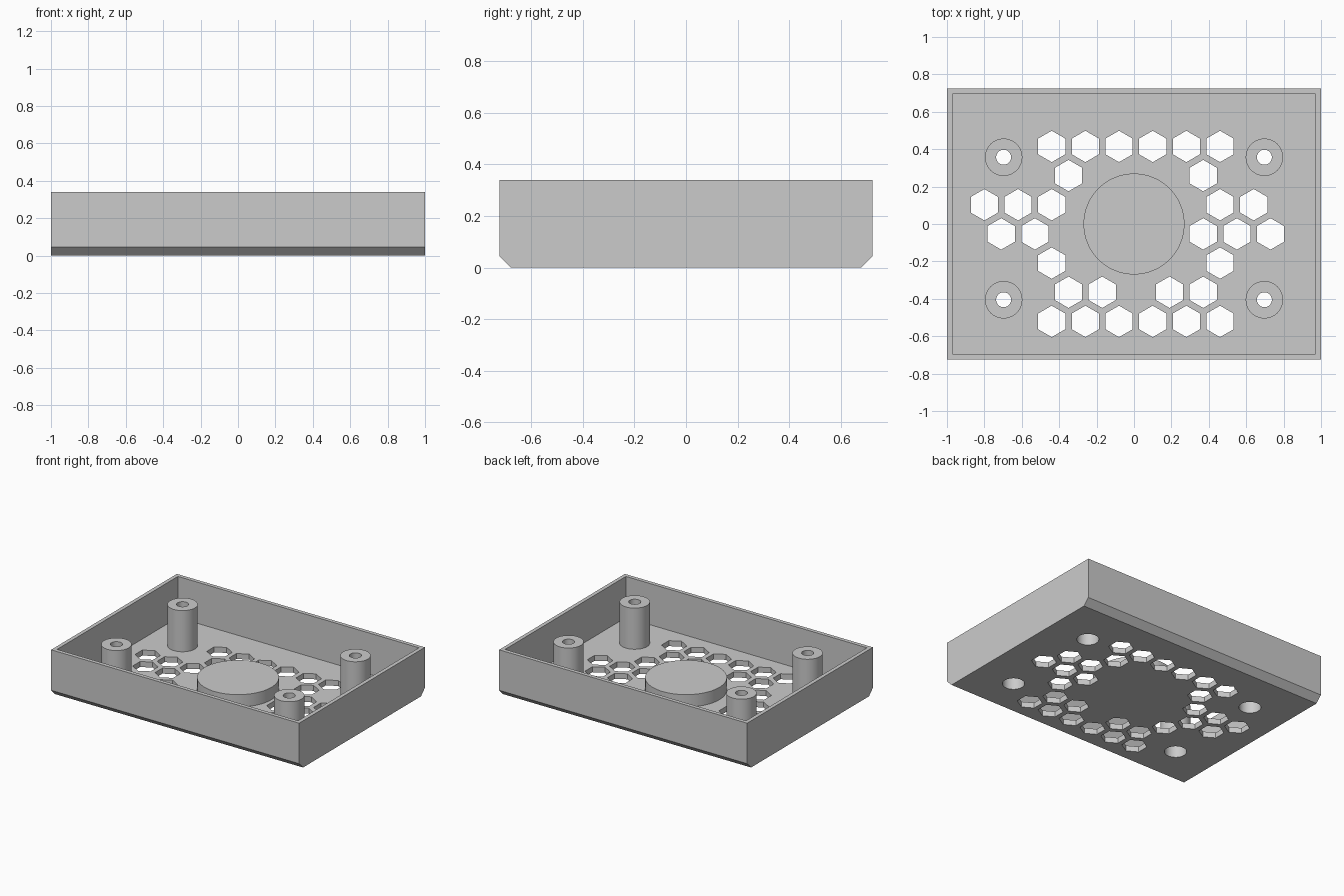
import bpy
import bmesh
from math import cos, sin, pi

if "Cube" in bpy.data.objects:
    bpy.data.objects.remove(bpy.data.objects["Cube"])

# Overall dimensions
HALF_X, HALF_Y, HEIGHT = 1.0, 0.724, 0.34
WALL, FLOOR, CHAMFER = 0.04, 0.04, 0.045
POST_R, BORE_R, HEAD_R, HEAD_TOP = 0.1, 0.04, 0.073, 0.2
POSTS = [(x, y) for x in (-0.697, 0.697) for y in (-0.405, 0.357)]
PITCH, HEX_R = 0.18, 0.084

grey = bpy.data.materials.new("plain grey")
grey.use_nodes = True
grey.diffuse_color = (0.6, 0.6, 0.6, 1)
grey.node_tree.nodes["Principled BSDF"].inputs["Base Color"].default_value = grey.diffuse_color


def make_object(name, bm):
    bmesh.ops.recalc_face_normals(bm, faces=bm.faces)
    mesh = bpy.data.meshes.new(name)
    bm.to_mesh(mesh)
    bm.free()
    mesh.materials.append(grey)
    obj = bpy.data.objects.new(name, mesh)
    bpy.context.collection.objects.link(obj)
    return obj


def smooth(obj):
    bpy.ops.object.select_all(action='DESELECT')
    obj.select_set(True)
    bpy.context.view_layer.objects.active = obj
    bpy.ops.object.shade_smooth_by_angle(angle=pi / 6)


def add_prism(bm, x, y, radius, sides, low, high):
    """Upright prism with one corner pointing along +y."""
    angles = [pi / 2 + 2 * pi * i / sides for i in range(sides)]
    base = bm.faces.new([bm.verts.new((x + radius * cos(a), y + radius * sin(a), low))
                         for a in angles])
    top = bmesh.ops.extrude_face_region(bm, geom=[base])["geom"]
    verts = [g for g in top if isinstance(g, bmesh.types.BMVert)]
    bmesh.ops.translate(bm, verts=verts, vec=(0, 0, high - low))


# Open tray: chamfered end profile pushed along x, then hollowed from the top
bm = bmesh.new()
inner_y = HALF_Y - CHAMFER
profile = [(-inner_y, 0), (inner_y, 0), (HALF_Y, CHAMFER),
           (HALF_Y, HEIGHT), (-HALF_Y, HEIGHT), (-HALF_Y, CHAMFER)]
end = bm.faces.new([bm.verts.new((-HALF_X, y, z)) for y, z in profile])
geom = bmesh.ops.extrude_face_region(bm, geom=[end])["geom"]
bmesh.ops.translate(bm, verts=[g for g in geom if isinstance(g, bmesh.types.BMVert)],
                    vec=(2 * HALF_X, 0, 0))
bmesh.ops.recalc_face_normals(bm, faces=bm.faces)
top = max(bm.faces, key=lambda f: f.calc_center_median().z)
bmesh.ops.inset_region(bm, faces=[top], thickness=WALL)
geom = bmesh.ops.extrude_face_region(bm, geom=[top])["geom"]
bmesh.ops.translate(bm, verts=[g for g in geom if isinstance(g, bmesh.types.BMVert)],
                    vec=(0, 0, FLOOR - HEIGHT))
if top.is_valid:
    bmesh.ops.delete(bm, geom=[top], context='FACES_ONLY')
tray = make_object("tray", bm)

# Honeycomb vents: row number -> column steps, odd rows shifted half a pitch
VENTS = {
    3: range(-2, 4),
    2: (-2, 2),
    1: (-4, -3, -2, 3, 4),
    0: (-4, -3, 2, 3, 4),
    -1: (-2, 3),
    -2: (-2, -1, 1, 2),
    -3: range(-2, 4),
}
bm = bmesh.new()
for row, columns in VENTS.items():
    shift = -0.08 if row % 2 else 0.01
    for column in columns:
        add_prism(bm, shift + PITCH * column, -0.053 + PITCH * cos(pi / 6) * row,
                  HEX_R, 6, -0.1, 0.1)
# Screw-head openings under the posts
for x, y in POSTS:
    add_prism(bm, x, y, HEAD_R, 48, -0.1, 0.1)
cutter = make_object("floor_hole_cutter", bm)
cutter.hide_render = True

cut = tray.modifiers.new("floor holes", 'BOOLEAN')
cut.operation = 'DIFFERENCE'
cut.solver = 'EXACT'
cut.object = cutter
bpy.context.view_layer.objects.active = tray
bpy.ops.object.modifier_apply(modifier=cut.name)
bpy.data.objects.remove(cutter)
smooth(tray)

# Hollow screw posts, each a turned profile with a wide bore below
post_profile = [(POST_R, FLOOR), (POST_R, HEIGHT), (BORE_R, HEIGHT),
                (BORE_R, HEAD_TOP), (HEAD_R, HEAD_TOP), (HEAD_R, FLOOR)]
for number, (x, y) in enumerate(POSTS, 1):
    bm = bmesh.new()
    verts = [bm.verts.new((0, r, z)) for r, z in post_profile]
    edges = [bm.edges.new((a, b)) for a, b in zip(verts, verts[1:] + verts[:1])]
    bmesh.ops.spin(bm, geom=verts + edges, cent=(0, 0, 0), axis=(0, 0, 1),
                   angle=2 * pi, steps=48, use_merge=True)
    bmesh.ops.remove_doubles(bm, verts=bm.verts, dist=0.0001)
    post = make_object(f"screw_post_{number}", bm)
    post.location = (x, y, 0)
    smooth(post)

# Raised round pad in the middle of the floor
bm = bmesh.new()
add_prism(bm, 0, 0, 0.27, 96, FLOOR - 0.01, 0.13)
smooth(make_object("centre_pad", bm))
